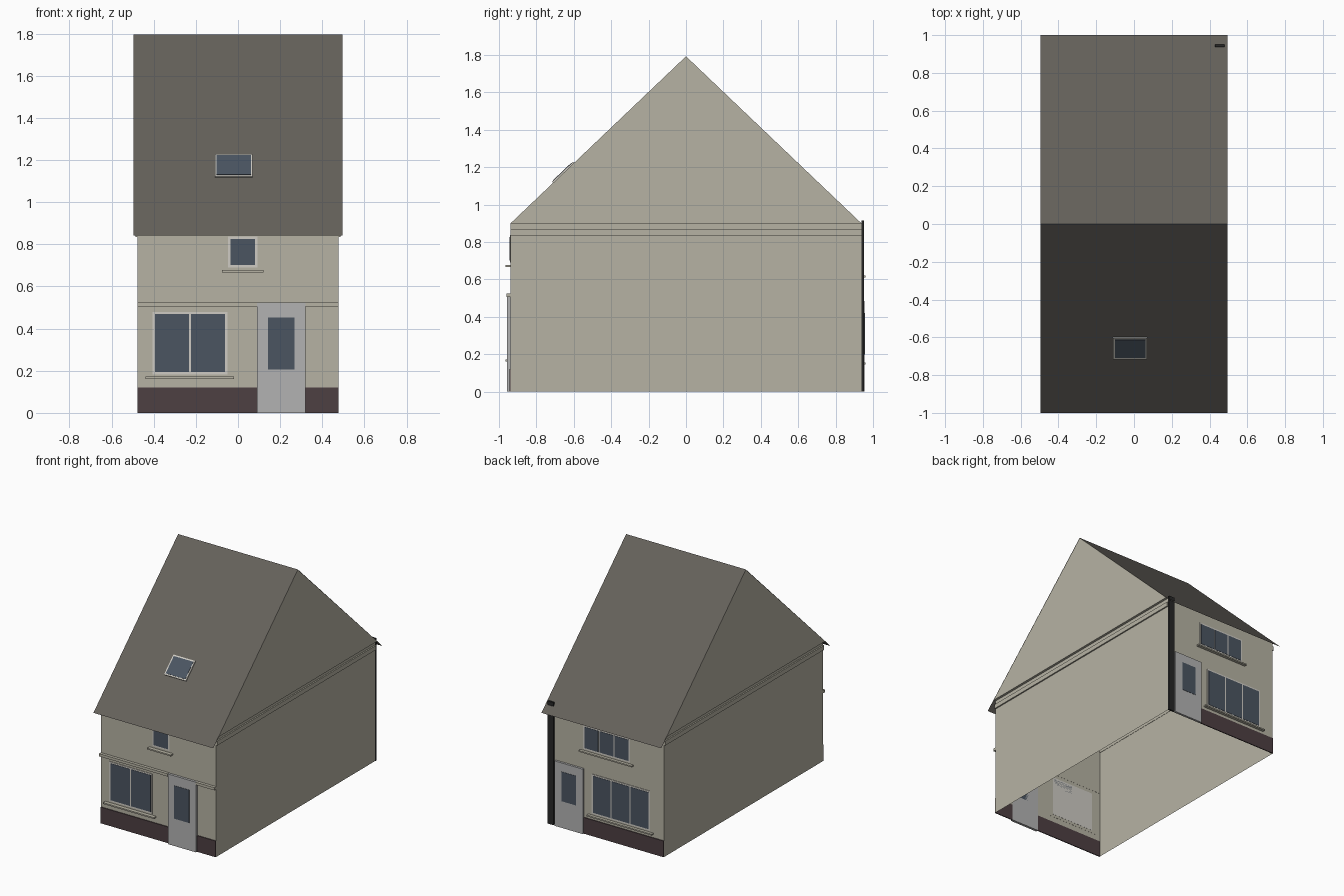
import bpy, bmesh, math
from mathutils import Matrix

if "Cube" in bpy.data.objects:
    bpy.data.objects.remove(bpy.data.objects["Cube"])

def mat(name, r, g, b):
    m = bpy.data.materials.new(name)
    m.diffuse_color = (r, g, b, 1)
    m.use_nodes = True
    m.node_tree.nodes["Principled BSDF"].inputs["Base Color"].default_value = m.diffuse_color
    return m

CREAM = mat("cream_render", .47, .45, .37)
SLATE = mat("slate", .13, .12, .105)
GREY = mat("grey_paint", .45, .45, .45)
GLASS = mat("glass", .07, .09, .12)
PLINTH = mat("plinth_brick", .075, .05, .055)
BLACK = mat("black_iron", .02, .02, .02)
WHITE = mat("window_trim", .62, .60, .55)

WX, WY, RX = .476, .938, .495         # wall half width, wall half depth, roof half width
EAVE, RIDGE = .90, 1.795
SLOPE = (RIDGE - EAVE) / WY

def finish(name, bm, material):
    bmesh.ops.recalc_face_normals(bm, faces=bm.faces)
    me = bpy.data.meshes.new(name)
    bm.to_mesh(me)
    bm.free()
    me.materials.append(material)
    ob = bpy.data.objects.new(name, me)
    bpy.context.collection.objects.link(ob)
    return ob

def box(name, x, y, z, material, open_bottom=False, xf=Matrix()):
    bm = bmesh.new()
    size = Matrix.Diagonal((x[1] - x[0], y[1] - y[0], z[1] - z[0], 1))
    mid = Matrix.Translation(((x[0] + x[1]) / 2, (y[0] + y[1]) / 2, (z[0] + z[1]) / 2))
    bmesh.ops.create_cube(bm, size=1, matrix=xf @ mid @ size)
    if open_bottom:
        bm.normal_update()
        bmesh.ops.delete(bm, geom=[f for f in bm.faces if f.normal.z < -.9], context='FACES')
    return finish(name, bm, material)

def on_wall(name, side, x, z, proud, material):
    """Panel standing proud of the front (-1) or back (+1) wall."""
    ys = sorted((side * (WY - .001), side * (WY + proud)))
    return box(name, x, ys, z, material)

def window(name, side, x, z, panes, sill_x, sill_z):
    on_wall(name + "_frame", side, x, z, .004, WHITE)
    edge, bar = .011, .01
    w = (x[1] - x[0] - 2 * edge - bar * (panes - 1)) / panes
    for i in range(panes):
        a = x[0] + edge + i * (w + bar)
        on_wall(f"{name}_pane_{i + 1}", side, (a, a + w), (z[0] + edge, z[1] - edge), .006, GLASS)
    on_wall(name + "_sill", side, sill_x, (sill_z, sill_z + .01), .028 if side < 0 else .022, CREAM)

# Walls, open underneath, with the stepped band below the gables
box("walls", (-WX, WX), (-WY, WY), (0, EAVE), CREAM, open_bottom=True)
for s, side in ((-1, "left"), (1, "right")):
    box(side + "_gable_band", sorted((s * (WX - .002), s * (WX + .010))), (-WY, WY), (.835, .868), CREAM)

# Gable block
bm = bmesh.new()
tri = bm.faces.new([bm.verts.new((-RX + .001, y, z)) for y, z in
                    ((-WY, EAVE), (WY, EAVE), (0, RIDGE - .002))])
ext = bmesh.ops.extrude_face_region(bm, geom=[tri], use_keep_orig=True)
bmesh.ops.translate(bm, vec=(2 * RX - .002, 0, 0),
                    verts=[v for v in ext["geom"] if isinstance(v, bmesh.types.BMVert)])
finish("gables", bm, CREAM)

# Roof: two thin slopes overhanging front and back
bm = bmesh.new()
rows = [[bm.verts.new((x, y, RIDGE - abs(y) * SLOPE)) for x in (-RX, RX)] for y in (-1, 0, 1)]
for a, b in zip(rows, rows[1:]):
    bm.faces.new((a[0], a[1], b[1], b[0]))
finish("roof", bm, SLATE)

# Skylight lying on the front slope
xf = Matrix.Translation((-.02, -.655, RIDGE - .655 * SLOPE)) @ Matrix.Rotation(math.atan(SLOPE), 4, 'X')
box("skylight_frame", (-.09, .09), (-.077, .077), (-.003, .008), WHITE, xf=xf)
box("skylight_glass", (-.081, .081), (-.067, .067), (0, .010), GLASS, xf=xf)

# Front: plinth, string course, door, windows
for i, x in enumerate(((-WX, .089), (.321, WX))):
    on_wall(f"front_plinth_{i + 1}", -1, x, (0, .121), .006, PLINTH)
    on_wall(f"front_string_course_{i + 1}", -1, x, (.506, .526), .022, CREAM)
on_wall("front_door", -1, (.089, .321), (0, .524), .018, GREY)
on_wall("front_door_glass", -1, (.143, .267), (.205, .452), .020, GLASS)
window("front_lower_window", -1, (-.405, -.05), (.183, .48), 2, (-.44, -.02), .162)
window("front_upper_window", -1, (-.047, .092), (.69, .837), 1, (-.075, .12), .667)

# Back: plinth, door, windows, downpipe
on_wall("back_plinth", 1, (-WX, .185), (0, .121), .006, PLINTH)
on_wall("back_door", 1, (.185, .42), (0, .485), .016, GREY)
on_wall("back_door_glass", 1, (.24, .36), (.20, .42), .018, GLASS)
window("back_lower_window", 1, (-.36, .12), (.165, .462), 3, (-.388, .15), .145)
window("back_upper_window", 1, (-.195, .19), (.63, .81), 3, (-.222, .215), .61)
on_wall("back_downpipe", 1, (.43, .478), (0, .915), .013, BLACK)
